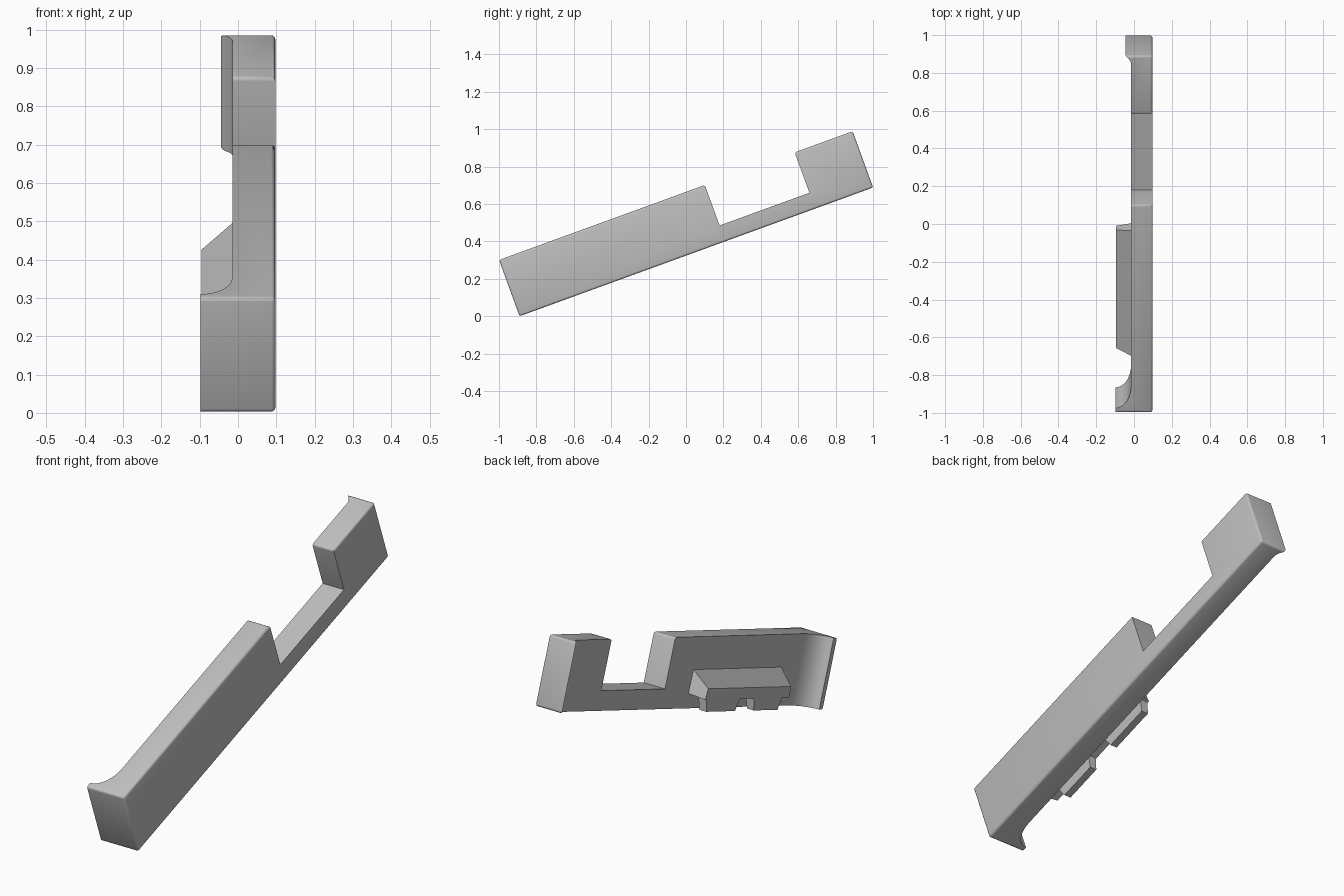
import bpy, bmesh, math
from mathutils import Matrix

if "Cube" in bpy.data.objects:
    bpy.data.objects.remove(bpy.data.objects["Cube"])

LENGTH, HEIGHT, SLOT_FLOOR = 2.012, 0.32, 0.09
OUT, BACK, TIP = 0.0975, -0.015, -0.0975   # sideways planes of the bar
TILT = Matrix.Translation((0, -0.89, 0)) @ Matrix.Rotation(math.radians(20), 4, "X")

grey = bpy.data.materials.new("plain_grey")
grey.use_nodes = True
grey.diffuse_color = (0.52, 0.52, 0.52, 1)
grey.node_tree.nodes["Principled BSDF"].inputs["Base Color"].default_value = (0.52, 0.52, 0.52, 1)


def make_object(name, bm):
    bmesh.ops.recalc_face_normals(bm, faces=bm.faces)
    mesh = bpy.data.meshes.new(name)
    bm.to_mesh(mesh)
    bm.free()
    mesh.materials.append(grey)
    obj = bpy.data.objects.new(name, mesh)
    bpy.context.collection.objects.link(obj)
    return obj


def loft(name, lower, upper):
    """Closed solid between two outlines with equal point counts."""
    bm = bmesh.new()
    a = [bm.verts.new(p) for p in lower]
    b = [bm.verts.new(p) for p in upper]
    bm.faces.new(a)
    bm.faces.new(b)
    for i in range(len(a)):
        j = (i + 1) % len(a)
        bm.faces.new((a[i], a[j], b[j], b[i]))
    return make_object(name, bm)


def box(name, x, y, z):
    ring = [(x[0], y[0]), (x[1], y[0]), (x[1], y[1]), (x[0], y[1])]
    return loft(name, [(*p, z[0]) for p in ring], [(*p, z[1]) for p in ring])


# Bar plan with a concave flare at the front and a small lip at the rear
plan = [(OUT, 0), (OUT, LENGTH), (-0.045, LENGTH), (-0.031, LENGTH - 0.016),
        (-0.021, LENGTH - 0.028), (BACK, LENGTH - 0.045)]
STEPS = 12
for i in range(STEPS + 1):
    t = math.pi / 2 * i / STEPS
    plan.append((TIP + (BACK - TIP) * math.cos(t), 0.155 - 0.128 * math.sin(t)))
plan.append((TIP, 0))
bar = loft("bar", [(x, y, 0) for x, y in plan], [(x, y, HEIGHT) for x, y in plan])

# Open slot cut in the upper edge
cutter = box("slot_cutter", (-0.3, 0.3), (1.171, 1.682), (SLOT_FLOOR, 0.6))
cutter.hide_render = True
cut = bar.modifiers.new("slot", "BOOLEAN")
cut.object = cutter
cut.operation = "DIFFERENCE"
cut.solver = "EXACT"
depsgraph = bpy.context.evaluated_depsgraph_get()
bm = bmesh.new()
bm.from_mesh(bar.evaluated_get(depsgraph).to_mesh())
bar.modifiers.clear()
bpy.data.objects.remove(cutter)


def near(edge, axis, value):
    return all(abs(v.co[axis] - value) < 0.001 for v in edge.verts)


def is_rounded(edge):
    a, b = (v.co for v in edge.verts)
    crosswise = abs(a.x - b.x) > 0.08 and abs(a.y - b.y) < 0.001 and abs(a.z - b.z) < 0.001
    corner = crosswise and not near(edge, 2, SLOT_FLOOR)
    outer = near(edge, 0, OUT) and (near(edge, 1, 0) or near(edge, 1, LENGTH)
                                    or near(edge, 2, 0) or near(edge, 2, HEIGHT))
    return corner or outer


# Soft rounding on the outer rim and the end corners
bmesh.ops.bevel(bm, geom=[e for e in bm.edges if is_rounded(e)], offset=0.011,
                segments=3, profile=0.5, affect="EDGES", clamp_overlap=True)
bm.to_mesh(bar.data)
bm.free()

# Catch block on the inner side, with a sloping top and tapered ends
FACE = -0.095
block = loft("catch_block",
             [(BACK + 0.005, 0.266, 0.067), (BACK + 0.005, 0.976, 0.067),
              (BACK + 0.005, 0.974, 0.177), (BACK + 0.005, 0.266, 0.177)],
             [(FACE, 0.284, 0.058), (FACE, 0.958, 0.058),
              (FACE, 0.952, 0.107), (FACE, 0.288, 0.107)])

# Two thin tabs hanging from the outer face of the block
parts = [bar, block]
for name, start, end in (("front_tab", 0.35, 0.56), ("rear_tab", 0.69, 0.94)):
    def ring(z, spread, inner):
        return [(FACE, start - spread, z), (inner, start - spread, z),
                (inner, end + spread, z), (FACE, end + spread, z)]
    parts.append(loft(name, ring(0.004, -0.01, -0.06), ring(0.07, 0.012, -0.05)))

# Tilt everything into place and smooth only the gentle curves
bpy.ops.object.select_all(action="DESELECT")
for obj in parts:
    obj.data.transform(TILT)
    obj.select_set(True)
bpy.context.view_layer.objects.active = bar
bpy.ops.object.shade_smooth_by_angle(angle=math.radians(35))
